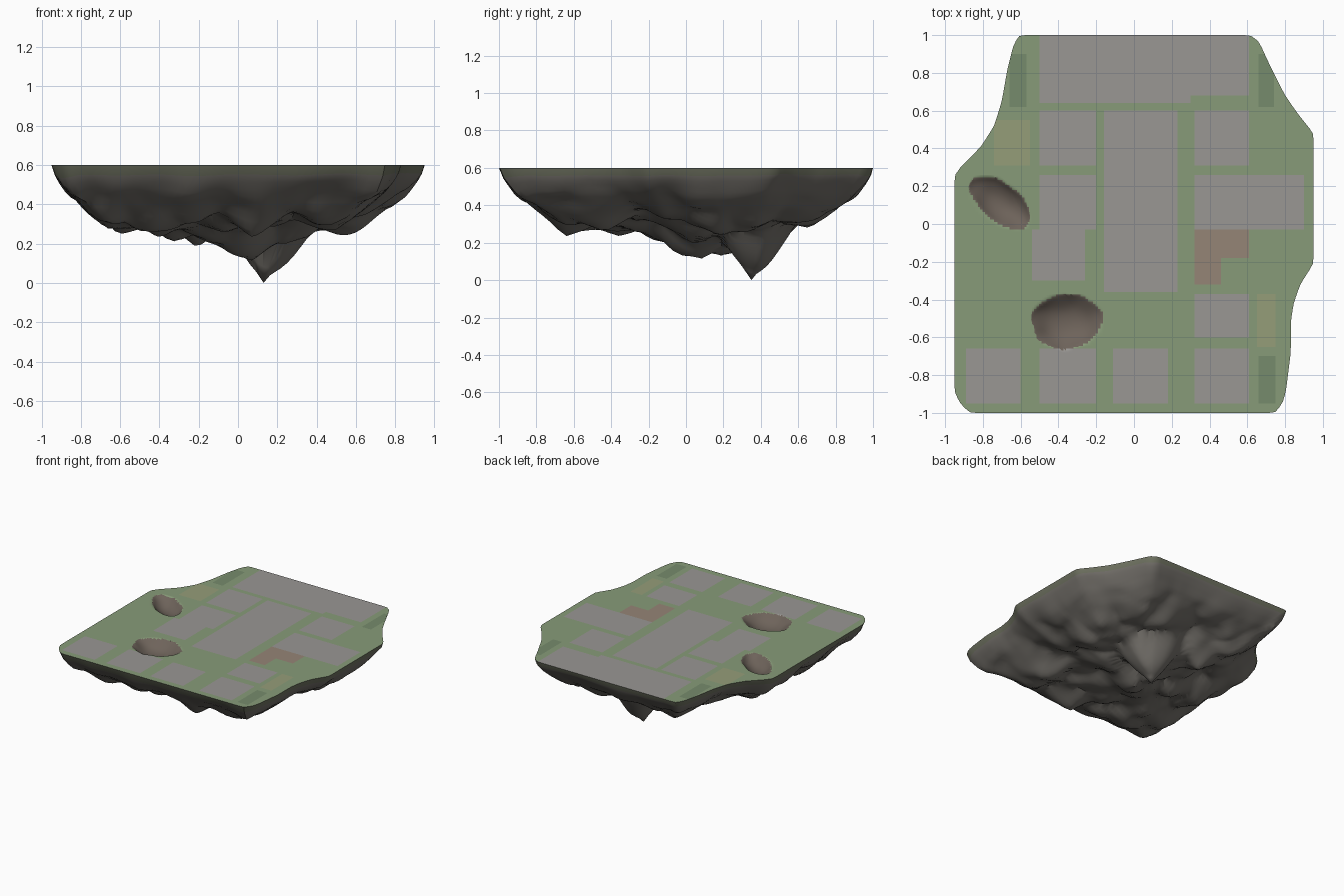
import bpy, bmesh, math
from mathutils import Vector, noise
from mathutils.geometry import intersect_point_line

if "Cube" in bpy.data.objects:
    bpy.data.objects.remove(bpy.data.objects["Cube"])

TOP = 0.6
TIP = Vector((0.13, 0.35))

# Island outline, clockwise from the back left corner
OUTLINE = [(-.61, 1), (.62, 1), (.66, .97), (.71, .86), (.80, .68), (.87, .58), (.95, .48),
           (.95, -.21), (.88, -.32), (.845, -.42), (.83, -.52), (.83, -.68), (.805, -.88),
           (.79, -.94), (.75, -1), (-.87, -1), (-.92, -.95), (-.95, -.89), (-.95, .26),
           (-.92, .30), (-.81, .41), (-.74, .52), (-.70, .65), (-.67, .82), (-.64, .94)]

# Painted ground patches: x0, y0, x1, y1
PATCHES = {
    "paving": [(-.5, .64, .3, 1.01), (.3, .68, .61, 1.01), (-.5, .31, -.2, .6),
               (-.16, -.36, .23, .6), (.32, .31, .61, .6), (.32, -.03, .9, .26),
               (-.5, -.03, -.2, .26), (-.54, -.3, -.26, -.03), (.32, -.6, .61, -.37),
               (-.89, -.95, -.6, -.66), (-.5, -.95, -.2, -.66),
               (-.11, -.95, .18, -.66), (.32, -.95, .61, -.66)],
    "brick": [(.32, -.18, .61, -.03), (.32, -.32, .46, -.18)],
    "dry_grass": [(.65, -.65, .75, -.37), (-.74, .31, -.55, .55)],
    "dark_grass": [(-.66, .62, -.57, .9), (.66, .62, .74, .9), (.66, -.95, .75, -.7)],
}
COLOURS = {"grass": (.245, .33, .19), "paving": (.32, .31, .295), "brick": (.30, .235, .18),
           "dry_grass": (.30, .34, .19), "dark_grass": (.18, .26, .15),
           "dirt": (.155, .125, .103), "rock": (.18, .168, .15), "mossy_rock": (.16, .17, .12)}
# Craters: centre x, y, half length, half width, turn, depth
CRATERS = [(-.36, -.515, .185, .145, 0, .07), (-.71, .115, .185, .095, math.radians(-38), .06)]


def material(name):
    m = bpy.data.materials.new(name)
    m.diffuse_color = (*COLOURS[name], 1)
    m.use_nodes = True
    m.node_tree.nodes["Principled BSDF"].inputs["Base Color"].default_value = m.diffuse_color
    return m


def finish(bm, name, mats, angle):
    bmesh.ops.recalc_face_normals(bm, faces=bm.faces)
    me = bpy.data.meshes.new(name)
    bm.to_mesh(me)
    bm.free()
    ob = bpy.data.objects.new(name, me)
    bpy.context.collection.objects.link(ob)
    for m in mats:
        me.materials.append(material(m))
    bpy.context.view_layer.objects.active = ob
    ob.select_set(True)
    bpy.ops.object.shade_smooth_by_angle(angle=math.radians(angle))
    ob.select_set(False)
    return ob


def resample(points, step):
    out = []
    for a, b in zip(points, points[1:] + points[:1]):
        a, b = Vector(a), Vector(b)
        n = max(1, round((b - a).length / step))
        out += [a.lerp(b, i / n) for i in range(n)]
    # soften the corners a little
    return [p * .7 + (out[i - 1] + out[(i + 1) % len(out)]) * .15 for i, p in enumerate(out)]


def edge_distance(p):
    best = 9
    for a, b in zip(OUTLINE, OUTLINE[1:] + OUTLINE[:1]):
        a, b = Vector(a), Vector(b)
        q, t = intersect_point_line(p, a, b)
        q = a.lerp(b, min(1, max(0, t)))
        best = min(best, (p - q).length)
    return best


def crater_radius(x, y, c):
    dx, dy = x - c[0], y - c[1]
    u = dx * math.cos(c[4]) + dy * math.sin(c[4])
    v = -dx * math.sin(c[4]) + dy * math.cos(c[4])
    wobble = 1 + .15 * noise.noise((x * 9, y * 9, 2))
    return math.hypot(u / c[2], v / c[3]) * wobble


def interp(table, x):
    for (x0, y0), (x1, y1) in zip(table, table[1:]):
        if x <= x1:
            return y0 + (y1 - y0) * (x - x0) / (x1 - x0)
    return table[-1][1]


rim = resample(OUTLINE, .035)

# Flat ground, cut along patch borders and finely enough for the craters
bm = bmesh.new()
bm.faces.new([bm.verts.new((p.x, p.y, TOP)) for p in rim])
bmesh.ops.triangulate(bm, faces=bm.faces[:])
rects = [r for group in PATCHES.values() for r in group]
for axis in (0, 1):
    cuts = {round(v, 3) for r in rects for v in (r[axis], r[axis + 2])}
    for c in CRATERS:
        cuts |= {round(c[axis] + i * .013, 3) for i in range(-15, 16)}
    for cut in sorted(cuts):
        if abs(cut) < .99:
            co, no = Vector((0, 0, TOP)), Vector((0, 0, 0))
            co[axis], no[axis] = cut, 1
            bmesh.ops.bisect_plane(bm, geom=bm.verts[:] + bm.edges[:] + bm.faces[:],
                                   dist=1e-5, plane_co=co, plane_no=no)
names = ["grass", "paving", "brick", "dry_grass", "dark_grass", "dirt"]
for f in bm.faces:
    m = f.calc_center_median()
    for name, group in PATCHES.items():
        if any(r[0] < m.x < r[2] and r[1] < m.y < r[3] for r in group):
            f.material_index = names.index(name)
    if any(crater_radius(m.x, m.y, c) < 1 for c in CRATERS):
        f.material_index = names.index("dirt")
for v in bm.verts:
    for c in CRATERS:
        r = crater_radius(v.co.x, v.co.y, c)
        if r < 1:
            v.co.z -= c[5] * (1 - r ** 2.2)
finish(bm, "ground_top", names, 40)

# Rocky underside: rings shrinking from the rim to the lowest tip
PROFILE = [(0, 0), (.004, .025), (.04, .08), (.1, .15), (.2, .225), (.33, .285), (.5, .33),
           (.7, .36), (1, .38)]


def rock_z(p):
    d = edge_distance(p)
    q = Vector((p.x, p.y, .7))
    rough = min(1, d / .35)
    depth = interp(PROFILE, max(d * .5, d + .06 * min(1, d / .12) * noise.noise(q * 3.2)))
    cell = noise.voronoi(q * 3.6)[0][0]
    depth += rough * (.14 * (.40 - cell) + .05 * noise.noise(q * 2.6) + .03 * noise.noise(q * 8))
    # Hanging peaks
    peaks = [(.13, .35, .26, .26), (.02, .24, .25, .21), (.07, .1, .24, .15)]
    depth += max(drop * max(0, 1 - math.hypot(p.x - x, p.y - y) / size)
                 for x, y, size, drop in peaks)
    return min(.575, depth)


bm = bmesh.new()
RINGS = 30
rings = []
for i in range(RINGS):
    t = (i / RINGS) ** 1.2
    ring = []
    for p in rim:
        q = p.lerp(TIP, t)
        ring.append(bm.verts.new((q.x, q.y, TOP - (rock_z(q) if i else 0))))
    rings.append(ring)
tip = bm.verts.new((TIP.x, TIP.y, 0))
n = len(rim)
for i, ring in enumerate(rings):
    for j in range(n):
        k = (j + 1) % n
        if i + 1 < RINGS:
            f = bm.faces.new((ring[j], ring[k], rings[i + 1][k], rings[i + 1][j]))
        else:
            f = bm.faces.new((ring[j], ring[k], tip))
        f.material_index = 1 if i < 1 else 0
finish(bm, "rock_underside", ["rock", "mossy_rock"], 35)
